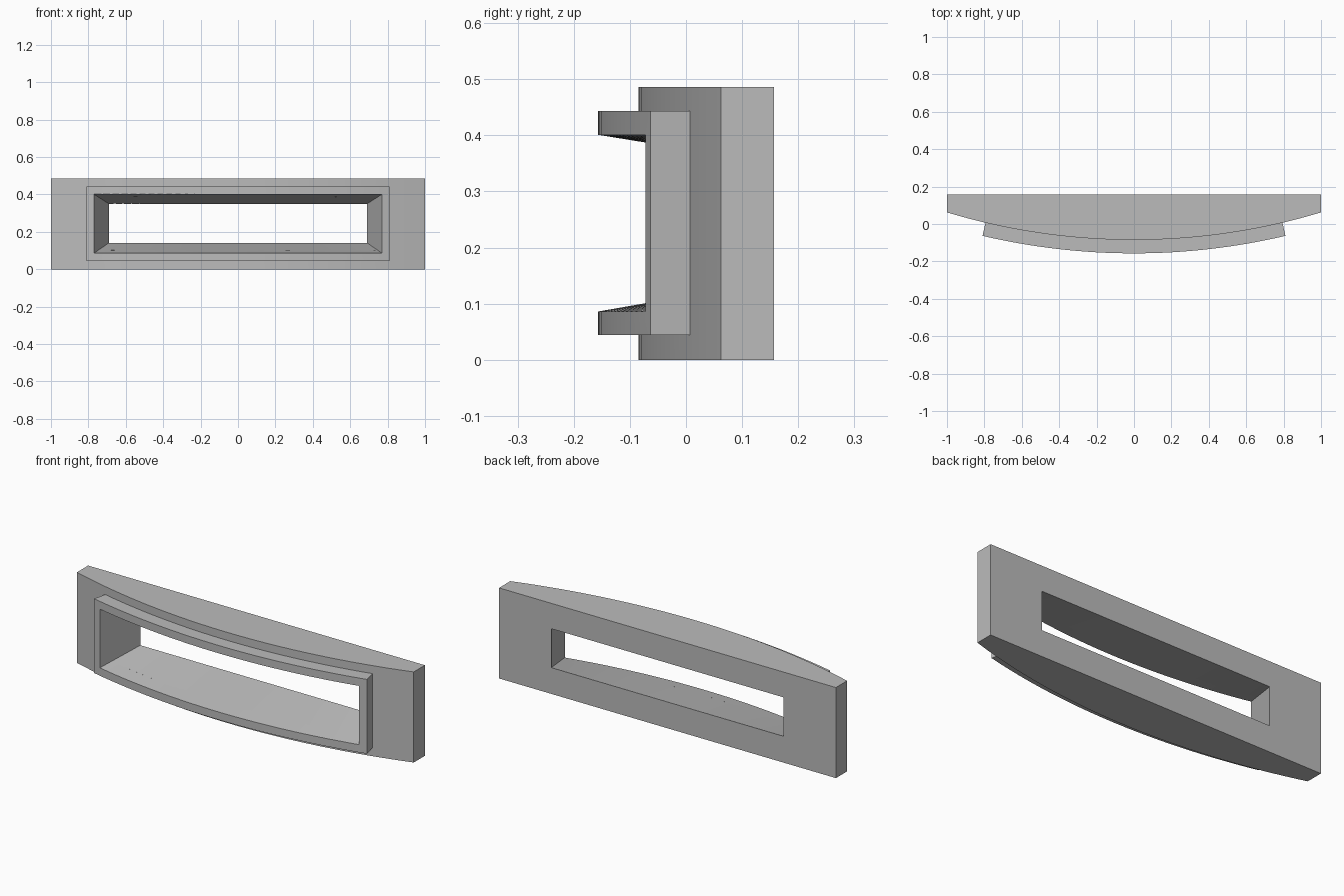
import bpy
import bmesh
from math import sqrt, radians
from mathutils import Vector

if "Cube" in bpy.data.objects:
    bpy.data.objects.remove(bpy.data.objects["Cube"])

BACK = 0.157                      # flat rear plane
R_BODY, R_TRIM = 3.475, 3.547     # concentric front arcs
CENTRE_Y = R_BODY - 0.085
STEPS = 32

grey = bpy.data.materials.new("light_grey")
grey.use_nodes = True
colour = (0.5, 0.5, 0.5, 1)
grey.diffuse_color = colour
grey.node_tree.nodes["Principled BSDF"].inputs["Base Color"].default_value = colour


def arc_y(x, radius):
    return CENTRE_Y - sqrt(radius * radius - x * x)


def loft(name, section):
    """Skin four-point sections, given for u from -1 to 1, and cap both ends."""
    bm = bmesh.new()
    rows = [[bm.verts.new(p) for p in section(2 * i / STEPS - 1)]
            for i in range(STEPS + 1)]
    for a, b in zip(rows, rows[1:]):
        for k in range(4):
            n = (k + 1) % 4
            bm.faces.new((a[k], a[n], b[n], b[k]))
    bm.faces.new(rows[0])
    bm.faces.new(rows[-1])
    bmesh.ops.recalc_face_normals(bm, faces=bm.faces)
    mesh = bpy.data.meshes.new(name)
    bm.to_mesh(mesh)
    bm.free()
    mesh.materials.append(grey)
    obj = bpy.data.objects.new(name, mesh)
    bpy.context.collection.objects.link(obj)
    return obj


def upright(front, back, low, high):
    """Section from two plan points and a height range."""
    return [(*front, low), (*front, high), (*back, high), (*back, low)]


# Main block: flat back, bowed front
def body_section(u):
    return upright((u, arc_y(u, R_BODY)), (u, BACK), 0, 0.486)


# Raised surround: follows the bow, with radial ends
def trim_section(u):
    x = 0.81 * u
    inner = R_BODY - 0.004
    xi = x * inner / R_TRIM
    return upright((x, arc_y(x, R_TRIM)), (xi, arc_y(xi, inner)), 0.044, 0.443)


# Opening: narrows from the bowed front to the flat back
def opening_section(u):
    x = 0.77 * u
    y = arc_y(x, R_TRIM)
    points = []
    for t, zf, zb in ((0, 0.086, 0.141), (0, 0.401, 0.35),
                      (1, 0.401, 0.35), (1, 0.086, 0.141)):
        front, back = Vector((x, y, zf)), Vector((0.69 * u, BACK, zb))
        points.append(front.lerp(back, 1.2 if t else -0.2))
    return points


body = loft("body", body_section)
trim = loft("front_trim", trim_section)
cutter = loft("opening_cutter", opening_section)
cutter.hide_render = True

# Cut the opening through both parts
for obj in (body, trim):
    bpy.ops.object.select_all(action="DESELECT")
    obj.select_set(True)
    bpy.context.view_layer.objects.active = obj
    cut = obj.modifiers.new("opening", "BOOLEAN")
    cut.operation = "DIFFERENCE"
    cut.solver = "EXACT"
    cut.object = cutter
    bpy.ops.object.modifier_apply(modifier=cut.name)
    bpy.ops.object.shade_smooth_by_angle(angle=radians(30))

bpy.data.objects.remove(cutter)
